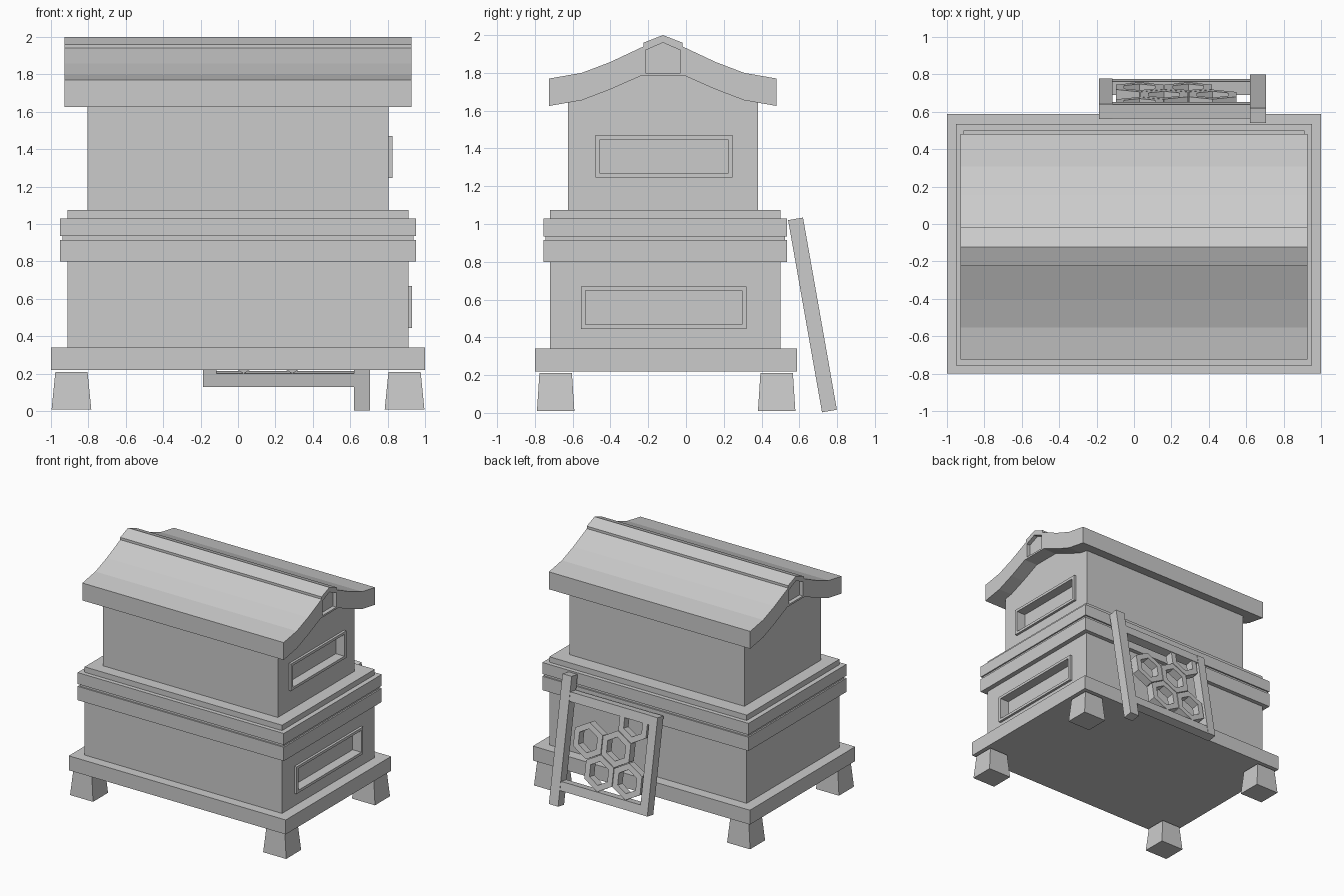
import bpy, bmesh, math
from mathutils import Matrix, Vector

if "Cube" in bpy.data.objects:
    bpy.data.objects.remove(bpy.data.objects["Cube"])


def finish(name, bm, mat=None):
    bmesh.ops.recalc_face_normals(bm, faces=bm.faces)
    if mat:
        bm.transform(mat)
    me = bpy.data.meshes.new(name)
    bm.to_mesh(me)
    bm.free()
    ob = bpy.data.objects.new(name, me)
    bpy.context.collection.objects.link(ob)
    return ob


def stack(name, cx, cy, rings):
    """Stacked rectangular rings (half x, half y, z), capped both ends."""
    bm = bmesh.new()
    loops = [[bm.verts.new((cx + sx * hx, cy + sy * hy, z))
              for sx, sy in ((-1, -1), (1, -1), (1, 1), (-1, 1))] for hx, hy, z in rings]
    for a, b in zip(loops, loops[1:]):
        for i in range(4):
            j = (i + 1) % 4
            bm.faces.new((a[i], a[j], b[j], b[i]))
    bm.faces.new(loops[0])
    bm.faces.new(loops[-1])
    return finish(name, bm)


def box(name, x0, x1, y0, y1, z0, z1, mat=None):
    bm = bmesh.new()
    bmesh.ops.create_cube(bm, size=1)
    for v in bm.verts:
        v.co = Vector(((x0 + x1) / 2 + v.co.x * (x1 - x0),
                       (y0 + y1) / 2 + v.co.y * (y1 - y0),
                       (z0 + z1) / 2 + v.co.z * (z1 - z0)))
    return finish(name, bm, mat)


def extrude_x(name, pts, x0, x1):
    """Extrude a (y, z) outline along x."""
    bm = bmesh.new()
    f = bm.faces.new([bm.verts.new((x0, y, z)) for y, z in pts])
    r = bmesh.ops.extrude_face_region(bm, geom=[f])
    for v in r['geom']:
        if isinstance(v, bmesh.types.BMVert):
            v.co.x = x1
    return finish(name, bm)


def cut(ob, cutter):
    m = ob.modifiers.new("cut", 'BOOLEAN')
    m.operation = 'DIFFERENCE'
    m.solver = 'EXACT'
    m.object = cutter
    bpy.context.view_layer.objects.active = ob
    bpy.ops.object.modifier_apply(modifier=m.name)


def remove(ob):
    bpy.data.objects.remove(ob, do_unlink=True)


CY = -0.11  # middle of the hive in depth

# Feet and base slab
for sx, side in ((-1, "left"), (1, "right")):
    for y, end in ((-0.69, "front"), (0.48, "back")):
        stack(f"foot_{end}_{side}", sx * 0.89, y, [(0.106, 0.099, 0.01), (0.086, 0.086, 0.21)])
box("base_slab", -1, 1, -0.8, 0.587, 0.22, 0.34)

# Lower box with grooved band and rim
lower = stack("lower_box", 0, CY, [
    (0.91, 0.61, 0.34), (0.91, 0.61, 0.80), (0.95, 0.645, 0.80), (0.95, 0.645, 0.915),
    (0.938, 0.633, 0.915), (0.938, 0.633, 0.935), (0.95, 0.645, 0.935),
    (0.95, 0.645, 1.03), (0.91, 0.61, 1.03), (0.91, 0.61, 1.075)])

# Upper box with gabled top and curved roof, profiles mirrored about the ridge
RY = -0.122


def mirrored(half):
    return ([(RY - d, z) for d, z in half] +
            [(RY + d, z) for d, z in reversed(half) if d > 0])


upper = extrude_x("upper_box", mirrored(
    [(0.503, 1.07), (0.503, 1.65), (0.43, 1.665), (0.28, 1.72), (0.11, 1.80)]), -0.805, 0.805)
roof = extrude_x("roof", mirrored(
    [(0.115, 1.785), (0.28, 1.712), (0.43, 1.655), (0.602, 1.625), (0.602, 1.77), (0.43, 1.80),
     (0.28, 1.857), (0.103, 1.94), (0.103, 1.96), (0, 2.0)]), -0.928, 0.928)

# Five-sided recess at each end of the ridge
pent = mirrored([(0.092, 1.80), (0.092, 1.92), (0, 1.96)])
for a, b in ((-1.0, -0.895), (0.895, 1.0)):
    c = extrude_x("ridge_cutter", pent, a, b)
    cut(roof, c)
    remove(c)

# Framed hand holes on the right side
for ob, label, x, y0, y1, z0, z1 in ((upper, "upper", 0.805, -0.48, 0.247, 1.245, 1.47),
                                     (lower, "lower", 0.91, -0.557, 0.32, 0.445, 0.67)):
    trim = box(label + "_handle_trim", x, x + 0.02, y0, y1, z0, z1)
    c = box("handle_cutter", x - 0.06, x + 0.1, y0 + 0.024, y1 - 0.024, z0 + 0.022, z1 - 0.022)
    cut(ob, c)
    cut(trim, c)
    remove(c)

# Comb frame leaning on the back
lean = Matrix.Translation((0, 0.72, 0.003)) @ Matrix.Rotation(math.radians(10), 4, 'X')
V0, V1, T = 0.127, 0.91, 0.08
box("frame_long_bar", 0.62, 0.705, 0, T, 0, 1.033, lean)
box("frame_end_bar", -0.187, -0.115, 0, T, V0, V1, lean)
box("frame_bottom_rail", -0.115, 0.62, 0.003, T - 0.003, V0, 0.2, lean)
box("frame_top_rail", -0.115, 0.62, 0.003, T - 0.003, 0.835, V1, lean)


def comb_cell(name, cx, cz, r_out=0.147, r_in=0.095, y0=0.007, y1=0.073):
    bm = bmesh.new()
    loops = []
    for r, y in ((r_out, y0), (r_out, y1), (r_in, y1), (r_in, y0)):
        loops.append([bm.verts.new((cx + r * math.sin(k * math.pi / 3), y,
                                    cz + r * math.cos(k * math.pi / 3))) for k in range(6)])
    for i in range(4):
        a, b = loops[i], loops[(i + 1) % 4]
        for k in range(6):
            j = (k + 1) % 6
            bm.faces.new((a[k], a[j], b[j], b[k]))
    if cz + r_out > 0.84:  # trim the cell running into the top rail
        geom = bm.verts[:] + bm.edges[:] + bm.faces[:]
        bmesh.ops.bisect_plane(bm, geom=geom, plane_co=(0, 0, 0.84), plane_no=(0, 0, 1),
                               clear_outer=True)
    return finish(name, bm, lean)


cells = ((0.03, 0), (0.29, 0), (0.16, 1), (0.42, 1), (0.03, 2))
for i, (x, row) in enumerate(cells):
    comb_cell(f"comb_cell_{i + 1}", x, 0.347 + 0.225 * row)
